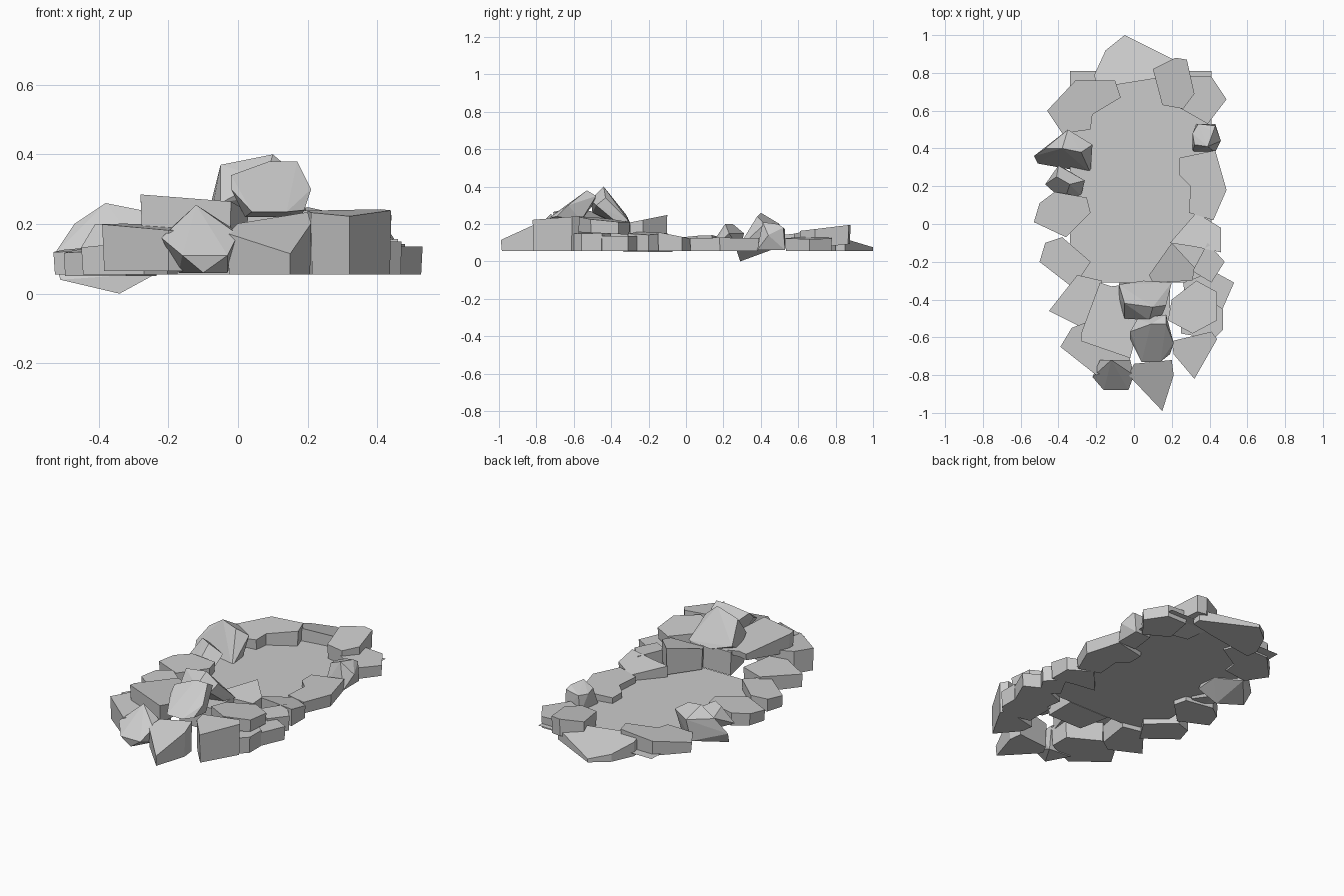
import bpy, bmesh
from mathutils import Vector


def finish(name, bm):
    bmesh.ops.recalc_face_normals(bm, faces=bm.faces[:])
    me = bpy.data.meshes.new(name)
    bm.to_mesh(me)
    bm.free()
    ob = bpy.data.objects.new(name, me)
    bpy.context.collection.objects.link(ob)
    return ob


def slab(name, outline, z, dx=0, dy=0, base=0.055, bdx=0, bdy=0, inset=0.97):
    """Flat-topped stone: top and base are planes with a height and a tilt."""
    c = sum((Vector(p) for p in outline), Vector((0, 0))) / len(outline)
    bm = bmesh.new()
    top, low = [], []
    for p in outline:
        d = Vector(p) - c
        top.append(bm.verts.new((p[0], p[1], z + dx * d.x + dy * d.y)))
        q = c + d * inset
        low.append(bm.verts.new((q.x, q.y, base + bdx * d.x + bdy * d.y)))
    bm.faces.new(top)
    bm.faces.new(low[::-1])
    n = len(outline)
    for i in range(n):
        j = (i + 1) % n
        bm.faces.new((top[i], low[i], low[j], top[j]))
    return finish(name, bm)


def chunk(name, points):
    """Angular stone: hull around a few corner points."""
    bm = bmesh.new()
    for p in points:
        bm.verts.new(p)
    bmesh.ops.convex_hull(bm, input=bm.verts[:])
    loose = [v for v in bm.verts if not v.link_faces]
    bmesh.ops.delete(bm, geom=loose, context='VERTS')
    return finish(name, bm)


# Flat bed inside the ring
bm = bmesh.new()
bm.faces.new([bm.verts.new((x, y, 0.08)) for x, y in
              ((-.34, -.31), (.41, -.31), (.41, .81), (-.34, .81))])
finish("bed", bm)

# Back stones
slab("back_stone", [(-.05, 1), (.25, .85), (.25, .8), (.11, .77), (-.2, .72), (-.21, .79), (-.15, .92)],
     .125, 0, -.3, inset=1)
slab("back_right_block", [(.1, .82), (.22, .88), (.28, .87), (.32, .69), (.26, .61), (.15, .63)],
     .18, 0, .12, base=.08, bdy=.1)
slab("back_right_stone", [(.28, .78), (.41, .78), (.49, .66), (.39, .53), (.25, .61)], .125, -.05)
slab("back_left_stone", [(-.46, .6), (-.31, .76), (-.1, .76), (-.07, .67), (-.22, .58), (-.23, .5), (-.38, .48)],
     .15, .08, .1, base=.07)

# Right side stones
chunk("right_small_block", [(.31, .48, .17), (.34, .53, .17), (.43, .52, .18), (.42, .49, .2), (.39, .41, .21),
                            (.46, .44, .14), (.43, .38, .06), (.31, .38, .06), (.33, .53, .06), (.43, .53, .06),
                            (.32, .42, .18)])
slab("right_long_stone", [(.24, .35), (.43, .39), (.49, .18), (.42, .02), (.29, .06), (.3, .2), (.24, .26)], .12, .05)
slab("right_stone", [(.33, .06), (.46, -.02), (.46, -.15), (.32, -.12), (.19, -.1)], .14, 0, -.2)
slab("right_corner_stone", [(.2, -.1), (.32, -.23), (.31, -.3), (.1, -.31), (.08, -.27)], .22, 0, .2, base=.09)
slab("right_corner_low", [(.39, -.1), (.48, -.2), (.41, -.31), (.31, -.25)], .15, -.1)

# Left side stones
chunk("left_tilted_block", [(-.35, .5, .2), (-.22, .42, .2), (-.28, .38, .24), (-.38, .4, .26), (-.53, .36, .11),
                            (-.51, .32, .04), (-.34, .29, .0), (-.23, .27, .06), (-.37, .48, .07), (-.24, .39, .08),
                            (-.47, .4, .2)])
chunk("left_small_block", [(-.4, .31, .15), (-.26, .23, .15), (-.34, .21, .2), (-.41, .25, .2), (-.47, .21, .1),
                           (-.37, .12, .07), (-.28, .15, .07), (-.36, .29, .06)])
slab("left_stone_a", [(-.5, .11), (-.42, .17), (-.25, .14), (-.23, .06), (-.36, -.07), (-.53, .01)], .13, .05, .05)
slab("left_stone_b", [(-.38, -.07), (-.23, -.2), (-.32, -.34), (-.5, -.2), (-.47, -.1)], .13, .1, .05, base=.05)
slab("left_stone_c", [(-.3, -.27), (-.17, -.3), (-.2, -.5), (-.27, -.55), (-.45, -.46)], .15, .1)

# Front mound, lower course
slab("front_left_stone", [(-.39, -.65), (-.33, -.55), (-.2, -.5), (-.02, -.6), (-.02, -.72), (-.2, -.8)],
     .19, -.05, .05, base=.065)
chunk("front_left_block", [(-.18, -.72, .2), (-.12, -.72, .255), (-.02, -.72, .19), (.0, -.8, .17), (-.03, -.88, .11),
                           (-.22, -.81, .16), (-.16, -.88, .11), (-.1, -.87, .06),
                           (-.17, -.74, .06), (-.03, -.75, .06)])
slab("front_point_stone", [(0, -.74), (.2, -.72), (.21, -.8), (.15, -.99), (-.03, -.8)],
     .185, .12, .42)
slab("front_right_wedge", [(.2, -.62), (.41, -.57), (.44, -.61), (.32, -.82), (.21, -.69)], .235, 0, .08)
slab("front_right_low", [(.4, -.4), (.47, -.45), (.47, -.56), (.42, -.61), (.25, -.58), (.25, -.4)], .15)
slab("right_point_stone", [(.42, -.25), (.53, -.31), (.46, -.47), (.28, -.45), (.26, -.31)], .135)

# Front mound, upper course
slab("upper_right_stone", [(.33, -.3), (.44, -.36), (.44, -.51), (.31, -.58), (.18, -.51), (.2, -.4)],
     .225, -.05, -.1, base=.15, bdy=-.05)
slab("upper_left_stone", [(-.18, -.31), (-.12, -.33), (-.03, -.32), (.03, -.52), (-.02, -.71), (-.28, -.62), (-.28, -.58)],
     .25, -.12, -.12, base=.18, bdy=.1)
slab("mound_core", [(-.08, -.31), (.19, -.31), (.19, -.5), (-.04, -.5)], .22, base=.08)
chunk("top_back_stone", [(-.08, -.32, .25), (.2, -.31, .22), (.17, -.43, .34), (.1, -.44, .4), (-.05, -.42, .37),
                         (-.05, -.5, .26), (.08, -.51, .33), (.15, -.48, .3), (-.08, -.4, .21), (.18, -.36, .2),
                         (.05, -.3, .21)])
chunk("top_front_stone", [(-.02, -.57, .34), (.09, -.53, .38), (.17, -.53, .38), (.21, -.63, .3), (.19, -.69, .24),
                          (.04, -.73, .235), (-.02, -.61, .3), (.14, -.73, .235), (.02, -.5, .3), (.17, -.48, .35),
                          (.18, -.56, .22), (.02, -.6, .22)])
